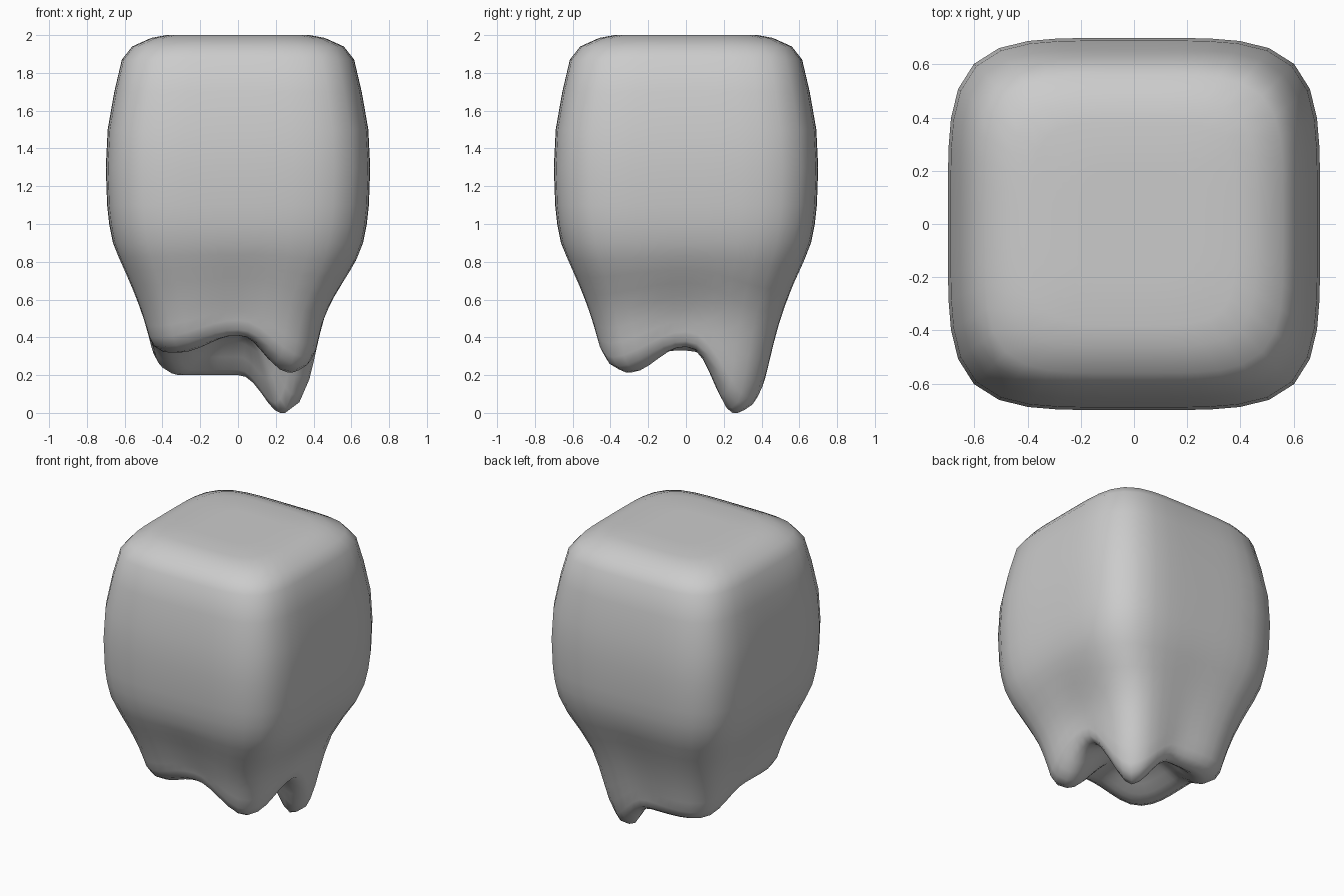
import bpy, bmesh, math

if "Cube" in bpy.data.objects:
    bpy.data.objects.remove(bpy.data.objects["Cube"])

N = 48  # points round each ring

# half-width of the tooth against height
PROFILE = [(0.0, 0.34), (0.1, 0.40), (0.2, 0.43), (0.3, 0.453), (0.4, 0.477),
           (0.5, 0.505), (0.6, 0.54), (0.7, 0.58), (0.8, 0.625), (0.9, 0.662),
           (1.0, 0.682), (1.1, 0.693), (1.3, 0.70), (1.5, 0.69), (1.7, 0.655),
           (1.87, 0.615), (1.94, 0.56), (1.985, 0.46), (2.0, 0.38)]
# root tip heights at 45, 135, 225, 315 degrees; arch heights at 0, 90, 180, 270
TIPS = [0.0, 0.20, 0.32, 0.215]
ARCHES = [0.35, 0.20, 0.33, 0.41]


def half_width(z):
    for (z0, w0), (z1, w1) in zip(PROFILE, PROFILE[1:]):
        if z <= z1:
            return w0 + (w1 - w0) * max(0, z - z0) / (z1 - z0)
    return PROFILE[-1][1]


def rim_height(a):
    q = a / (math.pi / 2)
    k = int(q) % 4
    arch = ARCHES[k] if q - int(q) < 0.5 else ARCHES[(k + 1) % 4]
    t = abs(math.sin(2 * a)) ** 2.3
    return arch + (TIPS[k] - arch) * t


def rounded_square(a, w, n=4.6):
    c, s = math.cos(a), math.sin(a)
    r = w / (abs(c) ** n + abs(s) ** n) ** (1 / n)
    return r * c, r * s


bm = bmesh.new()
angles = [2 * math.pi * i / N for i in range(N)]
rings = []


def add_ring(point):
    """Add a ring; the right-hand side is waisted more at root level."""
    ring = []
    for a in angles:
        x, y, z = point(a)
        if x > 0:
            x *= 1 - 0.09 * min(1, max(0, (0.78 - z) / 0.25))
        ring.append(bm.verts.new((x, y, z)))
    rings.append(ring)


# underside hollow between the roots, from the middle out to the tips
# (scale of the ring, rise towards the middle, lift above the rim, squareness)
for scale, blend, lift, n in [(0.2, 0.95, 0, 4), (0.38, 0.75, 0, 4), (0.53, 0.42, 0, 4),
                              (0.66, 0.12, 0, 4), (0.75, 0, 0, 4), (0.84, 0, 0, 4),
                              (0.94, 0, 0.03, 4.6)]:
    def point(a):
        zb = rim_height(a)
        x, y = rounded_square(a, half_width(zb + 0.08) * scale, n)
        return x, y, zb + (0.43 - zb) * blend + lift
    add_ring(point)

# outer root walls, blending from the wavy rim to a level ring
for t in [0, 0.12, 0.25, 0.4, 0.55, 0.7, 0.85]:
    def point(a):
        z0 = rim_height(a) + 0.08
        z = z0 + (0.9 - z0) * t
        x, y = rounded_square(a, half_width(z))
        # slight hollow down the middle of each face
        dent = 1 - 0.04 * math.cos(2 * a) ** 4 * (1 - t)
        return x * dent, y * dent, z
    add_ring(point)

# crown
for z, w in PROFILE[9:] + [(2.0, 0.2)]:
    add_ring(lambda a: (*rounded_square(a, w), z))

# skin the rings and close both ends
for lo, hi in zip(rings, rings[1:]):
    for i in range(N):
        j = (i + 1) % N
        bm.faces.new((lo[i], lo[j], hi[j], hi[i]))
for ring, z in ((rings[0], 0.43), (rings[-1], 2.0)):
    mid = bm.verts.new((0, 0, z))
    for i in range(N):
        bm.faces.new((ring[i], ring[(i + 1) % N], mid))
bmesh.ops.recalc_face_normals(bm, faces=bm.faces)
for f in bm.faces:
    f.smooth = True

mesh = bpy.data.meshes.new("tooth")
bm.to_mesh(mesh)
bm.free()
tooth = bpy.data.objects.new("tooth", mesh)
bpy.context.collection.objects.link(tooth)
